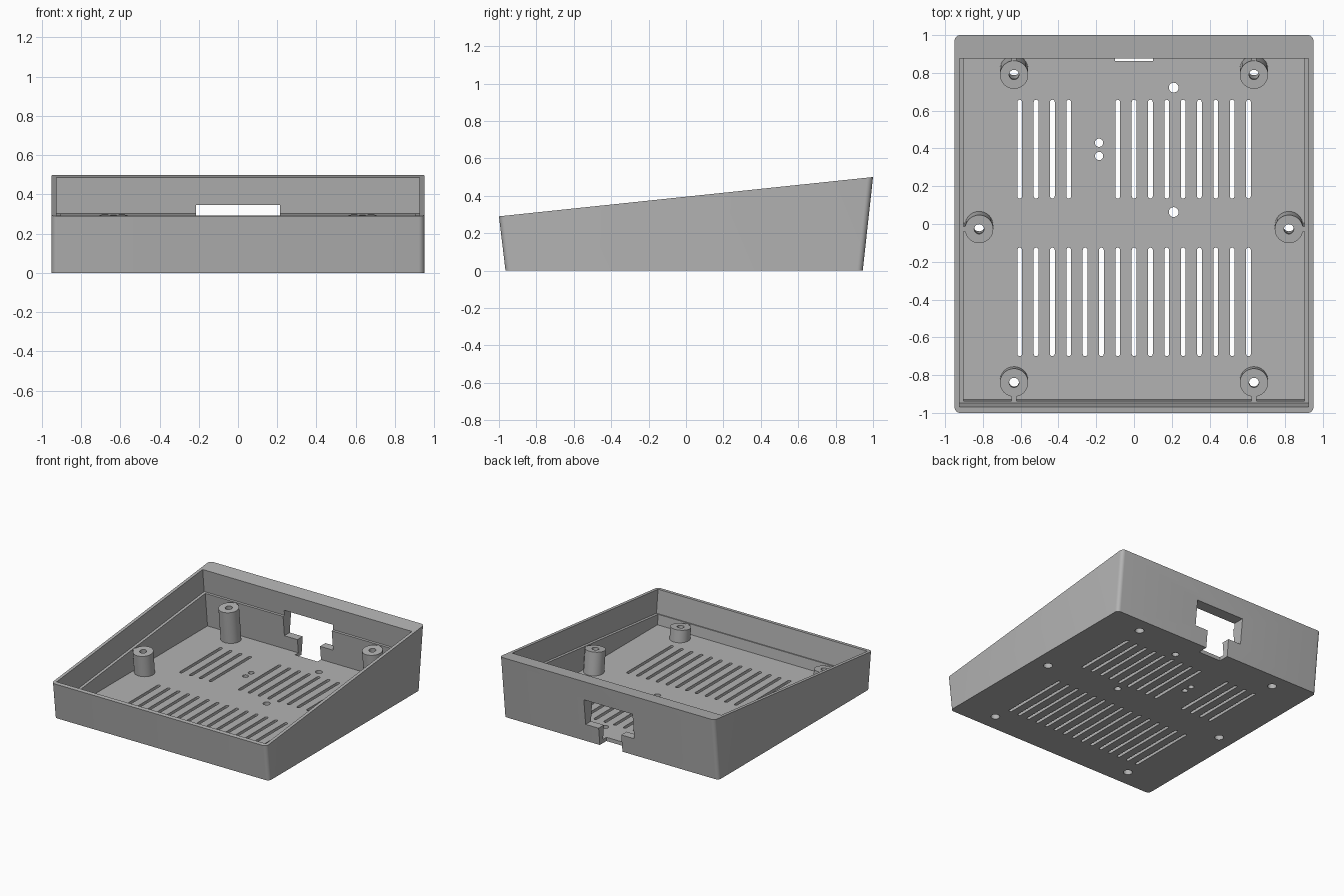
import bpy, bmesh, math
from mathutils import Matrix, Vector

if "Cube" in bpy.data.objects:
    bpy.data.objects.remove(bpy.data.objects["Cube"])

TILT = math.radians(6)
ROT = Matrix.Rotation(TILT, 4, 'X')
UP = Vector((0, -math.sin(TILT), math.cos(TILT)))   # normal of the sloped top


def make(name, bm):
    bmesh.ops.recalc_face_normals(bm, faces=bm.faces)
    me = bpy.data.meshes.new(name)
    bm.to_mesh(me)
    bm.free()
    ob = bpy.data.objects.new(name, me)
    bpy.context.collection.objects.link(ob)
    return ob


def prism(bm, pts, vec):
    f = bm.faces.new([bm.verts.new(p) for p in pts])
    r = bmesh.ops.extrude_face_region(bm, geom=[f])
    bmesh.ops.translate(bm, vec=vec, verts=[v for v in r['geom'] if isinstance(v, bmesh.types.BMVert)])


def side_profile(name, hw, pts, bevel=0):
    bm = bmesh.new()
    prism(bm, [(-hw, y, z) for y, z in pts], (2 * hw, 0, 0))
    if bevel:
        edges = [e for e in bm.edges if abs(e.verts[0].co.z - e.verts[1].co.z) > 0.25
                 and abs(e.verts[0].co.y - e.verts[1].co.y) < 0.2]
        bmesh.ops.bevel(bm, geom=edges, offset=bevel, segments=6, profile=0.5, affect='EDGES')
    return make(name, bm)


def box(bm, lo, hi):
    prism(bm, [(lo[0], lo[1], lo[2]), (hi[0], lo[1], lo[2]), (hi[0], hi[1], lo[2]), (lo[0], hi[1], lo[2])],
          (0, 0, hi[2] - lo[2]))


def cyl(bm, center, r, depth, rot=Matrix()):
    bmesh.ops.create_cone(bm, cap_ends=True, segments=32, radius1=r, radius2=r, depth=depth,
                          matrix=Matrix.Translation(center) @ rot)


def boolean(ob, other, op):
    m = ob.modifiers.new(other.name, 'BOOLEAN')
    m.operation, m.solver, m.object = op, 'EXACT', other
    bpy.context.view_layer.objects.active = ob
    bpy.ops.object.modifier_apply(modifier=m.name)
    bpy.data.objects.remove(other)


# Outer shell: flared front and back, sloped top
shell = side_profile('sloped_case', 0.95, [(-.965, 0), (.945, 0), (1, .5), (-1, .29)], 0.03)

# Lid recess, then the narrower cavity with a level floor
boolean(shell, side_profile('lid_recess', 0.925,
        [(-.9785, .393), (-.9487, .109), (.894, .303), (.8645, .587)]), 'DIFFERENCE')
boolean(shell, side_profile('cavity', 0.903,
        [(-.943, .161), (-.9295, .03), (.9046, .03), (.871, .352)]), 'DIFFERENCE')

# Screw posts, tilted with the top, each tied to its wall by a thin rib
posts = [(s * x, y, dx * s, dy) for s in (-1, 1)
         for x, y, dx, dy in ((.635, .79, 0, 1), (.635, -.84, 0, -1), (.82, -.027, 1, 0))]
post_bm, rib_bm, pin_bm, bore_bm = (bmesh.new() for _ in range(4))
for x, y, dx, dy in posts:
    top = Vector((x, y, .2085 + .105 * y))
    length = (top.z - .014) / UP.z
    cyl(post_bm, top - UP * length / 2, .075, length, ROT)
    cyl(pin_bm, top - UP * .05, .026, .2, ROT)
    bore = length + .05
    cyl(bore_bm, top - UP * (.05 + bore / 2), .033, bore, ROT)
    # rib from inside the post into the wall
    reach, w = .1, .014
    a = Vector((dx, dy * math.cos(TILT), dy * math.sin(TILT)))
    b = Vector((abs(dy), abs(dx) * math.cos(TILT), abs(dx) * math.sin(TILT))) * w
    p, q = top + a * .055 - UP * .003, top + a * reach - UP * .003
    prism(rib_bm, [p - b, q - b, q + b, p + b], -UP * (length - .003))
boolean(shell, make('screw_posts', post_bm), 'UNION')
boolean(shell, make('post_ribs', rib_bm), 'UNION')
boolean(shell, make('screw_bores', bore_bm), 'DIFFERENCE')
boolean(shell, make('screw_holes', pin_bm), 'DIFFERENCE')

# Vent slots and small round holes through the floor
vent_bm = bmesh.new()
R = .0125
for i in range(15):
    x = -.605 + i * .0865
    rows = [(-.70, -.125)] + ([] if i in (4, 5) else [(.135, .658)])
    for y0, y1 in rows:
        pts = []
        for k in range(18):
            t = math.pi * (k % 9) / 8 + (0 if k < 9 else math.pi)
            cy = y1 - R if k < 9 else y0 + R
            pts.append((x + R * math.cos(t), cy + R * math.sin(t), -.05))
        prism(vent_bm, pts, (0, 0, .12))
for x, y, r in ((.21, .722, .026), (.21, .063, .026), (-.185, .43, .022), (-.185, .36, .022)):
    cyl(vent_bm, (x, y, 0), r, .12)
boolean(shell, make('vents', vent_bm), 'DIFFERENCE')

# T-shaped connector opening in the back wall
for name, lo, hi in (('port', (-.215, .8, .14), (.215, 1.1, .345)),
                     ('cable_slot', (-.1, .862, -.05), (.1, 1.1, .2))):
    bm = bmesh.new()
    box(bm, lo, hi)
    boolean(shell, make(name, bm), 'DIFFERENCE')

# Single grey plastic
mat = bpy.data.materials.new('grey_plastic')
mat.diffuse_color = (.45, .45, .45, 1)
mat.use_nodes = True
mat.node_tree.nodes["Principled BSDF"].inputs["Base Color"].default_value = mat.diffuse_color
shell.data.materials.clear()
shell.data.materials.append(mat)
for f in shell.data.polygons:
    f.material_index = 0
bpy.ops.object.select_all(action='DESELECT')
shell.select_set(True)
bpy.context.view_layer.objects.active = shell
bpy.ops.object.shade_smooth_by_angle(angle=math.radians(30))
